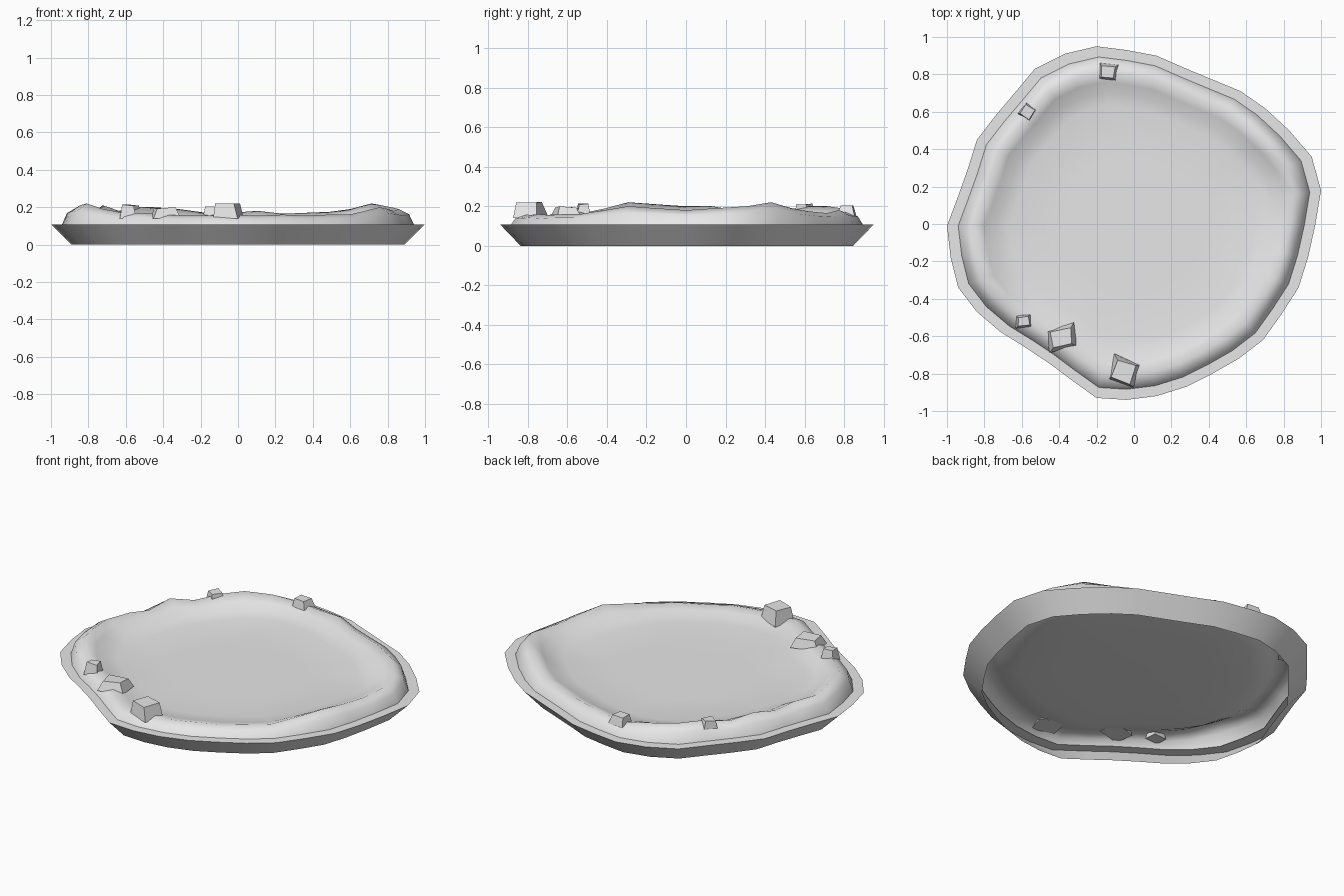
import bpy, bmesh, math, random
from mathutils import Matrix, Vector

if "Cube" in bpy.data.objects:
    bpy.data.objects.remove(bpy.data.objects["Cube"])

random.seed(4)
ice = bpy.data.materials.new("pale ice grey")
ice.diffuse_color = (0.8, 0.8, 0.8, 1)
ice.use_nodes = True
ice.node_tree.nodes["Principled BSDF"].inputs["Base Color"].default_value = ice.diffuse_color

# Uneven floe outline, counter-clockwise from +x
OUTLINE = [(1.0, .18), (.95, .36), (.83, .5), (.70, .62), (.57, .71), (.28, .83), (.12, .90),
           (-.04, .93), (-.2, .95), (-.37, .91), (-.53, .83), (-.63, .71), (-.74, .58), (-.84, .45),
           (-.89, .29), (-.94, .15), (-1.0, -.01), (-.98, -.18), (-.94, -.34), (-.84, -.47),
           (-.71, -.58), (-.58, -.66), (-.46, -.74), (-.34, -.83), (-.2, -.93), (-.04, -.94),
           (.12, -.92), (.28, -.87), (.42, -.80), (.56, -.72), (.69, -.62), (.79, -.48),
           (.88, -.34), (.93, -.18), (.97, 0)]
# Crest height of the snow bank for each outline point, in hundredths
CREST = [19, 20, 22, 19, 17.5, 16.5, 18, 17, 17, 19, 20, 20, 18, 21, 18, 20, 20, 21, 22, 19, 17, 17,
         16, 15.5, 15.5, 16, 15.5, 16, 15.5, 16, 16, 18, 20, 19, 18]
RIM_Z, DISH_Z = .108, .125


def finish(name, bm, smooth=None):
    mesh = bpy.data.meshes.new(name)
    bm.to_mesh(mesh)
    bm.free()
    obj = bpy.data.objects.new(name, mesh)
    bpy.context.collection.objects.link(obj)
    mesh.materials.append(ice)
    if smooth:
        bpy.ops.object.select_all(action='DESELECT')
        obj.select_set(True)
        bpy.context.view_layer.objects.active = obj
        bpy.ops.object.shade_smooth_by_angle(angle=math.radians(smooth))
    return obj


def loft(name, rings, smooth, cap=False):
    """Skin rings listed from outside/bottom to inside/top, optionally closing the last."""
    bm = bmesh.new()
    loops = [[bm.verts.new(p) for p in ring] for ring in rings]
    n = len(OUTLINE)
    for a, b in zip(loops, loops[1:]):
        for i in range(n):
            j = (i + 1) % n
            bm.faces.new((a[i], a[j], b[j], b[i]))
    if cap:
        centre = bm.verts.new((0, 0, rings[-1][0][2]))
        for i in range(n):
            bm.faces.new((loops[-1][i], loops[-1][(i + 1) % n], centre))
    return finish(name, bm, smooth)


def flat_ring(scale, z):
    return [(x * scale, y * scale, z) for x, y in OUTLINE]


def snow_ring(scale, base, k):
    """Ring raised from base towards the crest by the fraction k."""
    return [(x * scale, y * scale, base + (h / 100 - base) * k)
            for (x, y), h in zip(OUTLINE, CREST)]


# Undercut ice wall with a flat ledge, open underneath
loft("ice_wall", [flat_ring(.89, 0), flat_ring(1, RIM_Z), flat_ring(.93, RIM_Z)], 30)

# Snow bank sinking into a shallow dish
loft("snow_top", [snow_ring(.94, RIM_Z, 0), snow_ring(.915, RIM_Z, .65), snow_ring(.86, RIM_Z, 1),
                  snow_ring(.80, DISH_Z, .6), snow_ring(.74, DISH_Z, .2),
                  flat_ring(.67, DISH_Z), flat_ring(.4, DISH_Z - .002)], 70, cap=True)


# Tapered, slightly skewed ice chunks sitting on the bank
def chunk(name, x, y, z0, z1, w, d, turn):
    bm = bmesh.new()
    bmesh.ops.create_cube(bm, size=1)
    for v in bm.verts:
        t = .68 if v.co.z > 0 else 1
        v.co = Vector((v.co.x * w * t * random.uniform(.85, 1.15),
                       v.co.y * d * t * random.uniform(.85, 1.15),
                       z0 if v.co.z < 0 else z1 - random.uniform(0, .008)))
    bm.transform(Matrix.Translation((x, y, 0)) @ Matrix.Rotation(math.radians(turn), 4, 'Z'))
    finish(name, bm)


CHUNKS = [(-.14, .81, .14, .205, .10, .09, -5), (-.57, .60, .15, .215, .08, .08, -35),
          (-.59, -.52, .14, .215, .09, .07, 5), (-.39, -.61, .14, .20, .16, .12, 12),
          (-.05, -.79, .14, .222, .15, .14, -20)]
for i, c in enumerate(CHUNKS):
    chunk(f"ice_chunk_{i + 1}", *c)
